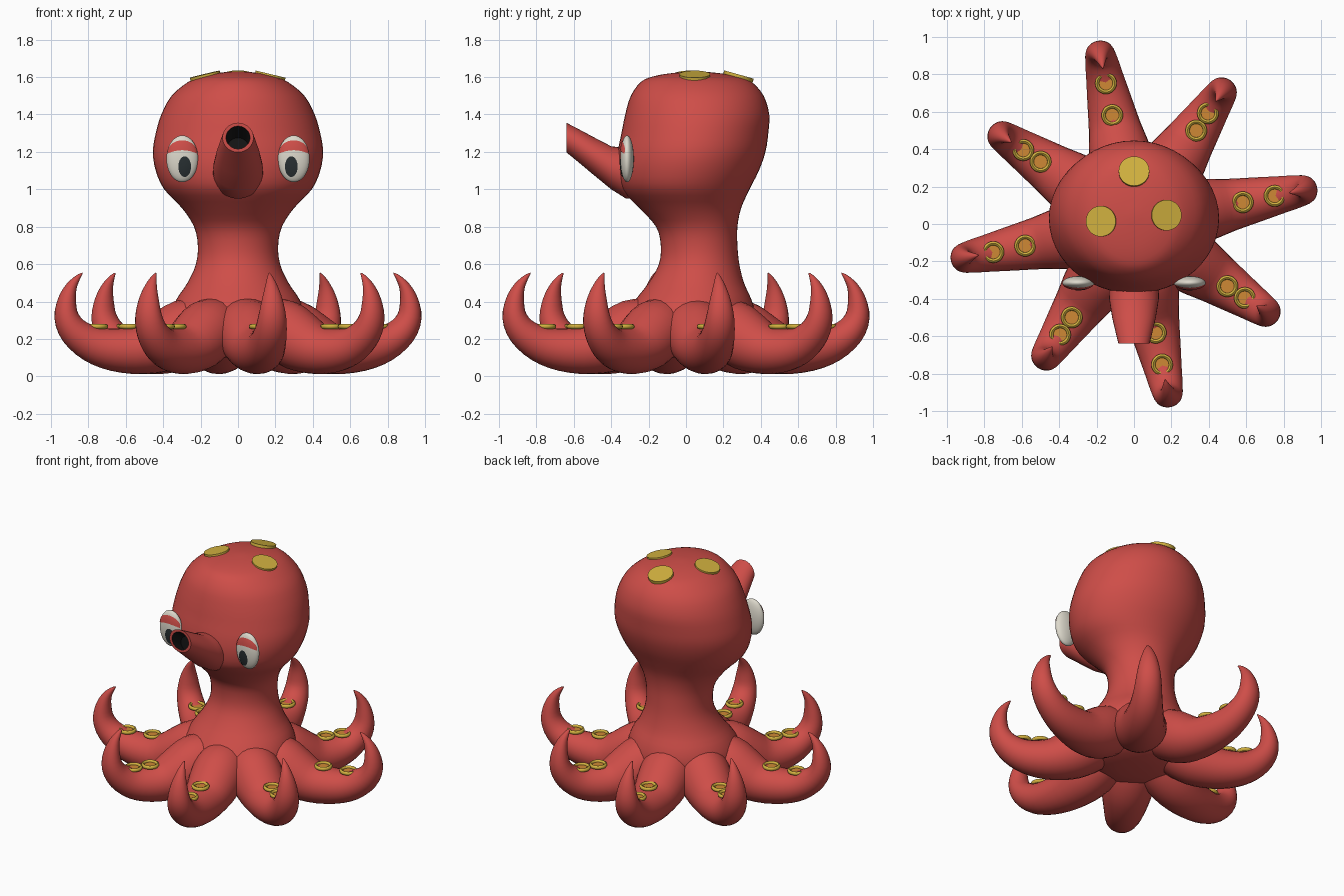
import bpy, bmesh, math
from mathutils import Vector, Matrix

if "Cube" in bpy.data.objects:
    bpy.data.objects.remove(bpy.data.objects["Cube"])


def material(name, rgb):
    m = bpy.data.materials.new(name)
    m.diffuse_color = (*rgb, 1)
    m.use_nodes = True
    m.node_tree.nodes["Principled BSDF"].inputs["Base Color"].default_value = m.diffuse_color
    return m


RED = material("coral_red", (0.62, 0.075, 0.065))
YELLOW = material("spot_yellow", (0.64, 0.44, 0.05))
ORANGE = material("sucker_orange", (0.62, 0.25, 0.035))
WHITE = material("eye_white", (0.72, 0.69, 0.60))
DARK = material("pupil_dark", (0.022, 0.03, 0.033))
BLACK = material("mouth_black", (0.008, 0.008, 0.008))


def finish(name, bm, mats, angle=50, recalc=True):
    if recalc:
        bmesh.ops.recalc_face_normals(bm, faces=bm.faces[:])
    me = bpy.data.meshes.new(name)
    bm.to_mesh(me)
    bm.free()
    for m in mats:
        me.materials.append(m)
    ob = bpy.data.objects.new(name, me)
    bpy.context.collection.objects.link(ob)
    bpy.ops.object.select_all(action='DESELECT')
    ob.select_set(True)
    bpy.context.view_layer.objects.active = ob
    bpy.ops.object.shade_smooth_by_angle(angle=math.radians(angle))
    return ob


def spline(pts, steps):
    """Catmull-Rom interpolation of number tuples."""
    p = [pts[0]] + list(pts) + [pts[-1]]
    out = []
    for i in range(1, len(p) - 2):
        for s in range(steps):
            t = s / steps
            out.append(tuple(0.5 * (2 * b + (c - a) * t + (2 * a - 5 * b + 4 * c - d) * t * t
                                    + (3 * b - a - 3 * c + d) * t ** 3)
                             for a, b, c, d in zip(*p[i - 1:i + 3])))
    return out + [tuple(pts[-1])]


def loft(name, rings, mats, second_from=None):
    """Skin closed rings; faces after ring second_from use the second material."""
    bm = bmesh.new()
    rows = [[bm.verts.new(c) for c in r] for r in rings]
    n = len(rows[0])
    for k, (a, b) in enumerate(zip(rows, rows[1:])):
        for i in range(n):
            f = bm.faces.new((a[i], a[(i + 1) % n], b[(i + 1) % n], b[i]))
            f.material_index = int(second_from is not None and k >= second_from)
    bm.faces.new(rows[0])
    bm.faces.new(rows[-1]).material_index = int(second_from is not None)
    return finish(name, bm, mats)


def ellipse(c, u, v, n):
    c, u, v = Vector(c), Vector(u), Vector(v)
    return [c + u * math.cos(2 * math.pi * i / n) + v * math.sin(2 * math.pi * i / n)
            for i in range(n)]


# Head, neck and skirt: z, half width, front y, back y
body = [(0.10, 0.10, -0.10, 0.10), (0.13, 0.24, -0.24, 0.24), (0.22, 0.34, -0.33, 0.35),
        (0.32, 0.36, -0.33, 0.37), (0.41, 0.33, -0.27, 0.35), (0.50, 0.27, -0.20, 0.31),
        (0.60, 0.225, -0.145, 0.285), (0.70, 0.215, -0.135, 0.275), (0.80, 0.235, -0.16, 0.275),
        (0.90, 0.30, -0.25, 0.295), (1.00, 0.395, -0.345, 0.34), (1.10, 0.44, -0.37, 0.39),
        (1.20, 0.455, -0.365, 0.425), (1.30, 0.44, -0.345, 0.44), (1.40, 0.41, -0.325, 0.445),
        (1.50, 0.355, -0.295, 0.415), (1.575, 0.265, -0.24, 0.35), (1.605, 0.19, -0.17, 0.27),
        (1.622, 0.11, -0.07, 0.17), (1.63, 0.02, 0.03, 0.07)]
loft("head_and_body", [ellipse((0, (f + b) / 2, z), (w, 0, 0), (0, (b - f) / 2, 0), 48)
                       for z, w, f, b in spline(body, 3)], [RED])

# Tentacles: radial distance, height, thickness, half width
arm = [(0.15, 0.29, 0.13, 0.15), (0.28, 0.25, 0.165, 0.17), (0.40, 0.185, 0.16, 0.165),
       (0.53, 0.142, 0.132, 0.14), (0.68, 0.143, 0.114, 0.118), (0.80, 0.175, 0.097, 0.10),
       (0.893, 0.24, 0.08, 0.087), (0.935, 0.32, 0.065, 0.075), (0.932, 0.41, 0.048, 0.056),
       (0.908, 0.48, 0.03, 0.034), (0.872, 0.53, 0.014, 0.015), (0.848, 0.552, 0.003, 0.003)]


def sucker(name, pos):
    # Raised ring: small round section swept around the centre
    bm = bmesh.new()
    section = [(0.047 + 0.011 * math.cos(a), 0.013 * math.sin(a))
               for a in (k * math.pi / 4 for k in range(8))]
    n = 20
    g = [[bm.verts.new((pos[0] + r * math.cos(2 * math.pi * i / n),
                        pos[1] + r * math.sin(2 * math.pi * i / n), pos[2] + z))
          for r, z in section] for i in range(n)]
    for i in range(n):
        for j in range(8):
            bm.faces.new((g[i][j], g[(i + 1) % n][j], g[(i + 1) % n][(j + 1) % 8], g[i][(j + 1) % 8]))
    finish(name + "_ring", bm, [YELLOW])
    # Flat centre
    loft(name + "_centre", [ellipse((pos[0], pos[1], pos[2] + dz), (0.038, 0, 0), (0, 0.038, 0), 20)
                            for dz in (-0.008, 0.0)], [ORANGE])


for k in range(8):
    ang = math.radians(11.3 + 45 * k)
    out = Vector((math.cos(ang), math.sin(ang), 0))
    side = Vector((-out.y, out.x, 0))
    up = Vector((0, 0, 1))
    # Every second tentacle is a little shorter
    squeeze = 0.83 if k % 2 else 1.0
    pts = spline([(r if r < 0.5 else 0.5 + (r - 0.5) * squeeze, z, t, w) for r, z, t, w in arm], 3)
    rings = []
    for i, (r, z, t, w) in enumerate(pts):
        a, b = pts[max(i - 1, 0)], pts[min(i + 1, len(pts) - 1)]
        d = Vector((b[0] - a[0], b[1] - a[1])).normalized()
        rings.append(ellipse(out * r + up * z, (up * d.x - out * d.y) * t, side * w, 24))
    loft(f"tentacle_{k + 1}", rings, [RED])
    for j, r in enumerate((0.60, 0.712) if k % 2 else (0.593, 0.767)):
        sucker(f"sucker_{k + 1}_{j + 1}", out * r + up * 0.267)

# Snout: y, centre z, half width, half height, then back inside the opening
snout = [(-0.22, 1.07, 0.125, 0.12), (-0.32, 1.085, 0.135, 0.135), (-0.40, 1.115, 0.133, 0.115),
         (-0.50, 1.182, 0.117, 0.10), (-0.58, 1.237, 0.098, 0.088), (-0.64, 1.277, 0.083, 0.079),
         (-0.64, 1.277, 0.064, 0.061), (-0.55, 1.22, 0.058, 0.055)]
loft("snout", [ellipse((0, y, z), (w, 0, 0), (0, 0, h), 32) for y, z, w, h in snout],
     [RED, BLACK], 6)

# Yellow spots on top of the head: centre and surface tilt
for i, (pos, normal) in enumerate([((0, 0.28, 1.602), (0, 0.28, 1)),
                                   ((-0.175, 0.015, 1.604), (-0.24, -0.02, 1)),
                                   ((0.172, 0.047, 1.604), (0.24, 0, 1))]):
    bm = bmesh.new()
    rot = Vector(normal).to_track_quat('Z', 'Y').to_matrix().to_4x4()
    bmesh.ops.create_cone(bm, cap_ends=True, segments=32, radius1=0.082, radius2=0.082, depth=0.024,
                          matrix=Matrix.Translation(pos) @ rot)
    finish(f"head_spot_{i + 1}", bm, [YELLOW])

# Eyes: flattened ball with pupil and eyelid plates following its front
EX, EY, EZ = 0.085, 0.036, 0.125


def eye_plate(name, grid, centre, mat):
    bm = bmesh.new()
    rows = []
    for row in grid:
        rows.append([bm.verts.new((centre.x + u, centre.y - 0.004 - EY * math.sqrt(
            max(0, 1 - (u / EX) ** 2 - (v / EZ) ** 2)), centre.z + v)) for u, v in row])
    for a, b in zip(rows, rows[1:]):
        for i in range(len(a) - 1):
            bm.faces.new((a[i], a[i + 1], b[i + 1], b[i]))
    bmesh.ops.remove_doubles(bm, verts=bm.verts[:], dist=1e-5)
    bm.normal_update()
    bmesh.ops.reverse_faces(bm, faces=[f for f in bm.faces if f.normal.y > 0])
    finish(name, bm, [mat], recalc=False)


for s, label in ((-1, "left"), (1, "right")):
    centre = Vector((s * 0.298, -0.315, 1.163))
    bm = bmesh.new()
    bmesh.ops.create_uvsphere(bm, u_segments=32, v_segments=20, radius=1,
                              matrix=Matrix.Translation(centre) @ Matrix.Diagonal((EX, EY, EZ, 1)))
    finish(f"eyeball_{label}", bm, [WHITE])
    pupil = [[(-s * 0.013 + 0.034 * q / 4 * math.cos(a), -0.042 + 0.055 * q / 4 * math.sin(a))
              for a in (2 * math.pi * i / 28 for i in range(29))] for q in (0.02, 1, 2, 3, 4)]
    eye_plate(f"pupil_{label}", pupil, centre, DARK)
    lid = []
    for q in range(7):
        row = []
        for i in range(25):
            t = -math.cos(math.pi * i / 24)
            low = 0.028 + 0.018 * (1 - t * t)
            high = 0.033 + 0.066 * math.sqrt(max(0, 1 - t * t))
            row.append((t * 0.079, low + (high - low) * q / 6))
        lid.append(row)
    eye_plate(f"eyelid_{label}", lid, centre, RED)
